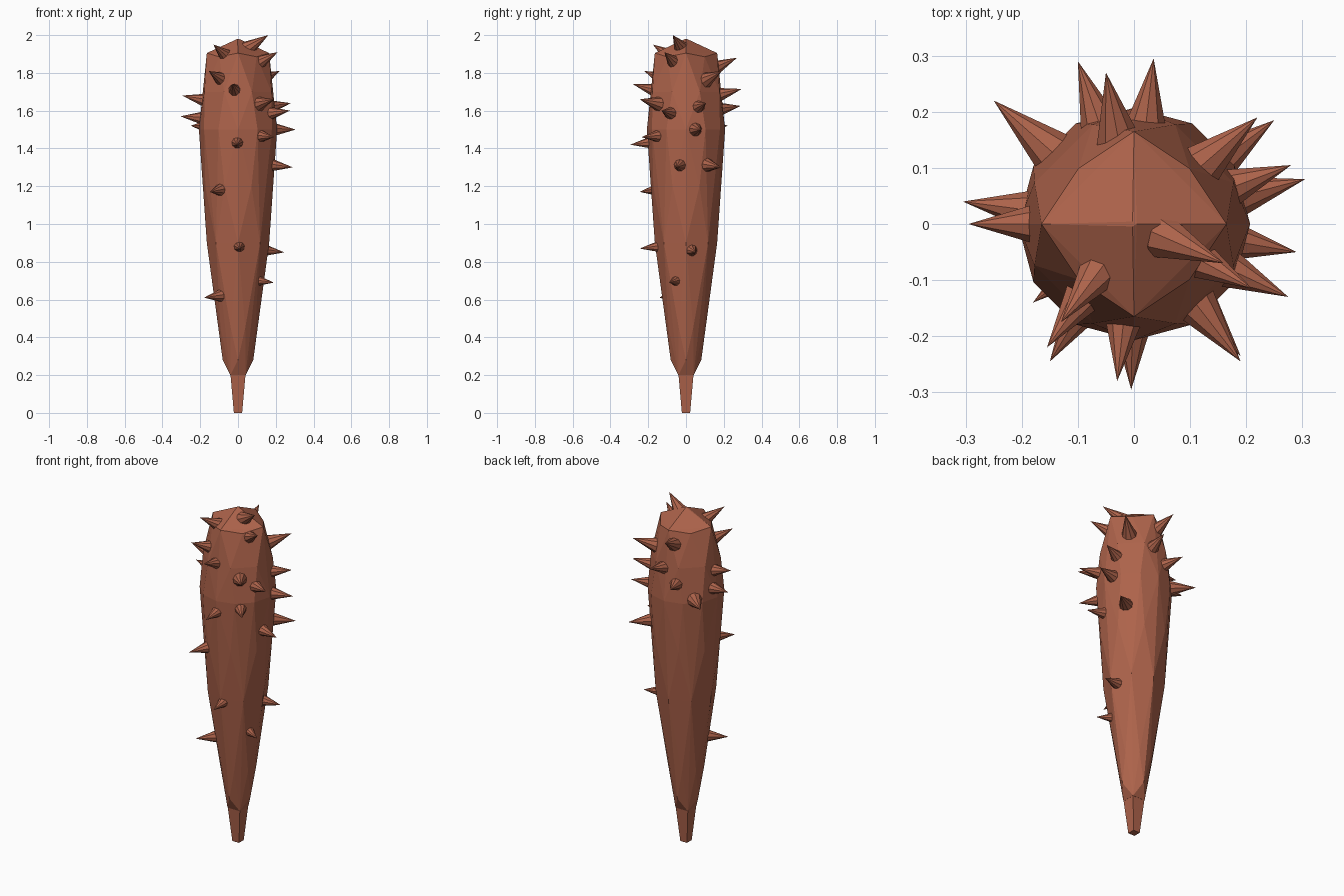
import bpy
import bmesh
from math import cos, sin, pi
from mathutils import Vector

cube = bpy.data.objects.get("Cube")
if cube:
    bpy.data.objects.remove(cube, do_unlink=True)

# One warm brown wood for every part
wood = bpy.data.materials.new("reddish_brown_wood")
wood.use_nodes = True
colour = (0.42, 0.125, 0.07, 1)
wood.diffuse_color = colour
wood.node_tree.nodes["Principled BSDF"].inputs["Base Color"].default_value = colour


def add_object(name, bm):
    """Turn a bmesh into a flat-shaded wooden object."""
    bmesh.ops.recalc_face_normals(bm, faces=bm.faces)
    mesh = bpy.data.meshes.new(name)
    bm.to_mesh(mesh)
    bm.free()
    mesh.materials.append(wood)
    obj = bpy.data.objects.new(name, mesh)
    bpy.context.collection.objects.link(obj)
    return obj


def ring(bm, z, radius, count, phase=0.0):
    """Add a horizontal ring of points; phase is a share of one step."""
    for i in range(count):
        a = 2 * pi * (i + phase) / count
        bm.verts.new((radius * cos(a), radius * sin(a), z))


def hull(name, rings):
    """Stretch flat facets around a stack of rings."""
    bm = bmesh.new()
    for entry in rings:
        ring(bm, *entry)
    result = bmesh.ops.convex_hull(bm, input=list(bm.verts))
    loose = set(result["geom_interior"]) | set(result["geom_unused"])
    spare = [v for v in loose if isinstance(v, bmesh.types.BMVert)]
    bmesh.ops.delete(bm, geom=spare, context="VERTS")
    return add_object(name, bm)


# Square tapered handle
hull("handle", [(0, 0.031, 4, 0.5), (0.21, 0.057, 4, 0.5)])

# Faceted club head: square neck, diamond collar, round belly, pointed cap
hull("club_head", [
    (0.2, 0.057, 4, 0.5),
    (0.28, 0.081, 4),
    (0.45, 0.1, 8, 0.5),
    (0.9, 0.165, 8),
    (1.2, 0.187, 8, 0.5),
    (1.5, 0.207, 12),
    (1.7, 0.192, 8, 0.5),
    (1.905, 0.165, 4),
    (1.885, 0.14, 4, 0.5),
    (1.98, 0.005, 3),
])

# Spike tips, grouped by the side they point to
spike_tips = {
    "crown": [(.16, -.07, 2), (.21, -.115, 1.91), (-.13, -.175, 1.95)],
    "front": [(-.155, -.22, 1.81), (-.03, -.28, 1.74), (-.005, -.295, 1.42),
              (-.15, -.245, 1.17), (.01, -.245, .87), (-.18, -.14, .61),
              (.19, -.245, 1.66), (.19, -.235, 1.46)],
    "left": [(.275, -.13, 1.6), (.28, .105, 1.64), (.305, .08, 1.5),
             (.29, -.05, 1.3), (.25, .185, 1.3), (.245, .05, .85),
             (.19, -.09, .69), (.22, .19, 1.81)],
    "back": [(-.1, .29, 1.625), (-.05, .27, 1.88), (.035, .295, 1.715)],
    "right": [(-.295, 0, 1.68), (-.305, .04, 1.57), (-.25, .22, 1.52)],
}
LENGTH = 0.14


def add_spike(name, tip):
    """Cone pointing outwards, tilting upwards near the top of the club."""
    tip = Vector(tip)
    flat = Vector((tip.x, tip.y, 0)).normalized()
    tilt = max(-0.1, (tip.z - 1.5) * 1.2)
    direction = (flat + Vector((0, 0, tilt))).normalized()
    bm = bmesh.new()
    bmesh.ops.create_cone(bm, cap_ends=True, segments=9,
                          radius1=0.042, radius2=0, depth=LENGTH)
    bmesh.ops.remove_doubles(bm, verts=bm.verts, dist=0.0001)
    obj = add_object(name, bm)
    obj.location = tip - direction * (LENGTH / 2)
    obj.rotation_euler = direction.to_track_quat("Z", "Y").to_euler()


for side, tips in spike_tips.items():
    for number, tip in enumerate(tips, 1):
        add_spike(f"{side}_spike_{number}", tip)
